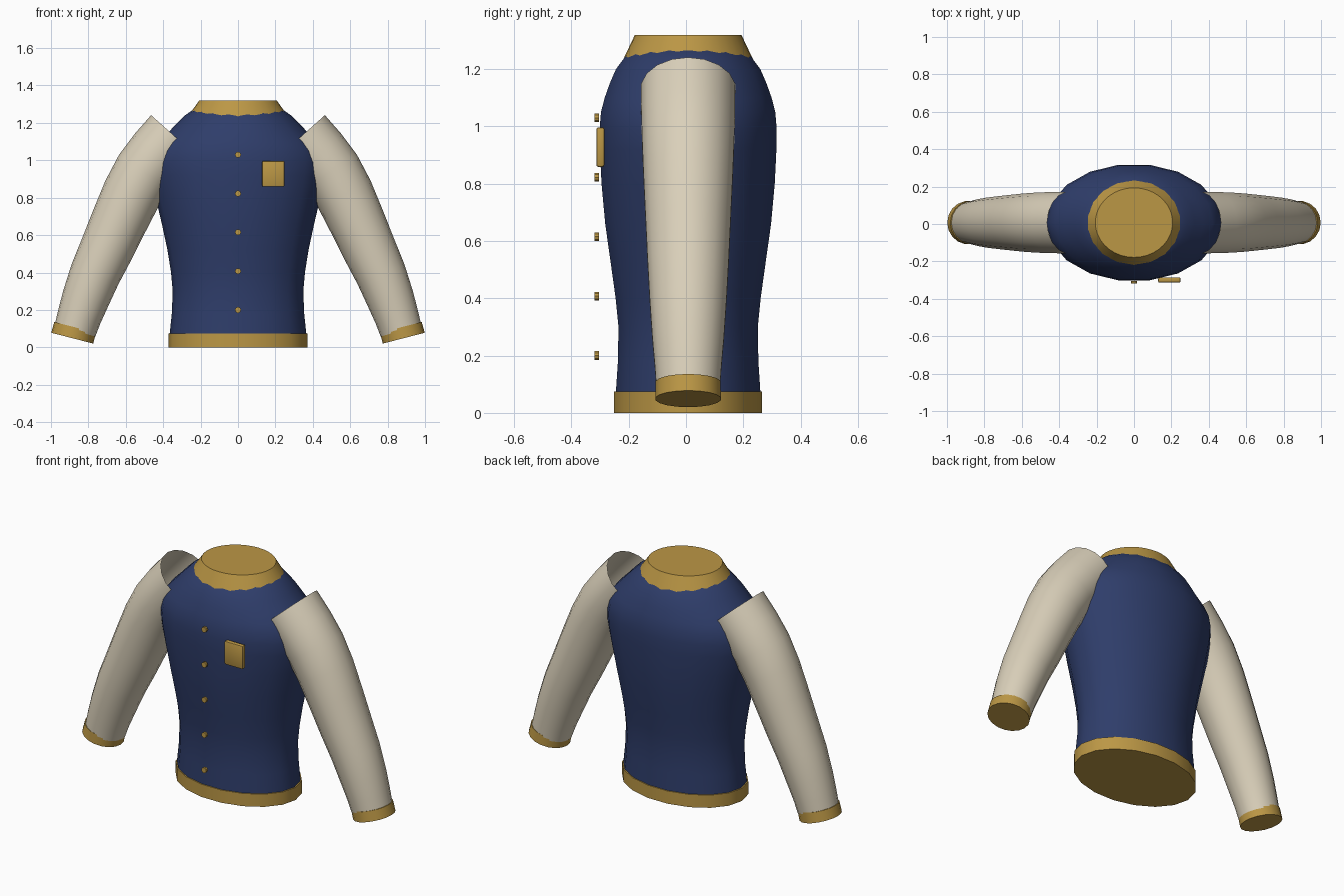
import bpy, bmesh, math
from mathutils import Vector

if "Cube" in bpy.data.objects:
    bpy.data.objects.remove(bpy.data.objects["Cube"])


def material(name, rgb):
    m = bpy.data.materials.new(name)
    m.diffuse_color = (*rgb, 1)
    m.use_nodes = True
    m.node_tree.nodes["Principled BSDF"].inputs["Base Color"].default_value = m.diffuse_color
    return m


NAVY = material("navy cloth", (0.028, 0.047, 0.145))
GOLD = material("gold trim", (0.50, 0.31, 0.06))
CREAM = material("cream cloth", (0.70, 0.63, 0.49))
CY = 0.0075   # depth of the garment's centre line


def finish(bm, name, mat):
    bmesh.ops.recalc_face_normals(bm, faces=bm.faces)
    me = bpy.data.meshes.new(name)
    bm.to_mesh(me)
    bm.free()
    ob = bpy.data.objects.new(name, me)
    bpy.context.collection.objects.link(ob)
    me.materials.append(mat)
    bpy.ops.object.select_all(action='DESELECT')
    ob.select_set(True)
    bpy.context.view_layer.objects.active = ob
    bpy.ops.object.shade_smooth_by_angle(angle=math.radians(32))
    return ob


def loft(name, mat, rings, sides, cap_start=True, cap_end=True):
    """Skin a list of elliptical rings given as (centre, u axis, v axis)."""
    bm = bmesh.new()
    loops = []
    for c, u, v in rings:
        loops.append([bm.verts.new(c + u * math.cos(a) + v * math.sin(a))
                      for a in (2 * math.pi * i / sides for i in range(sides))])
    for a, b in zip(loops, loops[1:]):
        for i in range(sides):
            j = (i + 1) % sides
            bm.faces.new((a[i], a[j], b[j], b[i]))
    if cap_start:
        bm.faces.new(loops[0][::-1])
    if cap_end:
        bm.faces.new(loops[-1])
    return finish(bm, name, mat)


def level(z, rx, ry):
    return Vector((0, CY, z)), Vector((rx, 0, 0)), Vector((0, ry, 0))


# Torso, hem band and collar
torso = [(0.03, 0.367, 0.257), (0.075, 0.365, 0.256), (0.18, 0.354, 0.249),
         (0.30, 0.349, 0.247), (0.40, 0.358, 0.257), (0.52, 0.377, 0.274),
         (0.66, 0.407, 0.294), (0.80, 0.440, 0.307), (0.92, 0.465, 0.313),
         (0.99, 0.470, 0.314), (1.05, 0.456, 0.309), (1.10, 0.422, 0.296),
         (1.15, 0.372, 0.278), (1.20, 0.325, 0.256), (1.24, 0.284, 0.226),
         (1.265, 0.248, 0.202), (1.30, 0.17, 0.14)]
loft("torso", NAVY, [level(*s) for s in torso], 18)
loft("hem_band", GOLD, [level(0, 0.372, 0.262), level(0.075, 0.372, 0.262)], 18)
loft("collar", GOLD, [level(1.225, 0.275, 0.231), level(1.32, 0.207, 0.186)], 36)


# Sleeves, open at the shoulder, with closed cuffs
def tube(path, side):
    rings = []
    pts = [Vector((side * x, CY, z)) for x, z, r in path]
    for i, p in enumerate(pts):
        t = (pts[min(i + 1, len(pts) - 1)] - pts[max(i - 1, 0)]).normalized()
        r = path[i][2]
        rings.append((p, Vector((t.z, 0, -t.x)) * r, Vector((0, r, 0))))
    return rings


sleeve = [(0.340, 1.130, 0.167), (0.425, 1.035, 0.166), (0.500, 0.940, 0.163),
          (0.568, 0.820, 0.158), (0.635, 0.675, 0.151), (0.700, 0.530, 0.144),
          (0.765, 0.390, 0.136), (0.815, 0.260, 0.127), (0.850, 0.160, 0.118),
          (0.871, 0.090, 0.113)]
cuff = [(0.871, 0.107, 0.115), (0.886, 0.049, 0.116)]
for side, label in ((-1, "right"), (1, "left")):
    loft(label + "_sleeve", CREAM, tube(sleeve, side), 18, False, False)
    loft(label + "_cuff", GOLD, tube(cuff, side), 18)

# Front buttons
for i in range(5):
    z = 0.20 + i * 0.2075
    rings = [(Vector((0, y, z)), Vector((0.016, 0, 0)), Vector((0, 0, 0.016)))
             for y in (-0.319, -0.304)]
    loft(f"button_{i + 1}", GOLD, rings, 10)

# Chest patch with softened edges
bm = bmesh.new()
bmesh.ops.create_cube(bm, size=1)
for v in bm.verts:
    v.co = Vector((0.189 + v.co.x * 0.12, -0.299 + v.co.y * 0.028, 0.928 + v.co.z * 0.138))
bmesh.ops.bevel(bm, geom=bm.edges[:], offset=0.007, segments=2, profile=0.5, affect='EDGES')
finish(bm, "chest_patch", GOLD)
